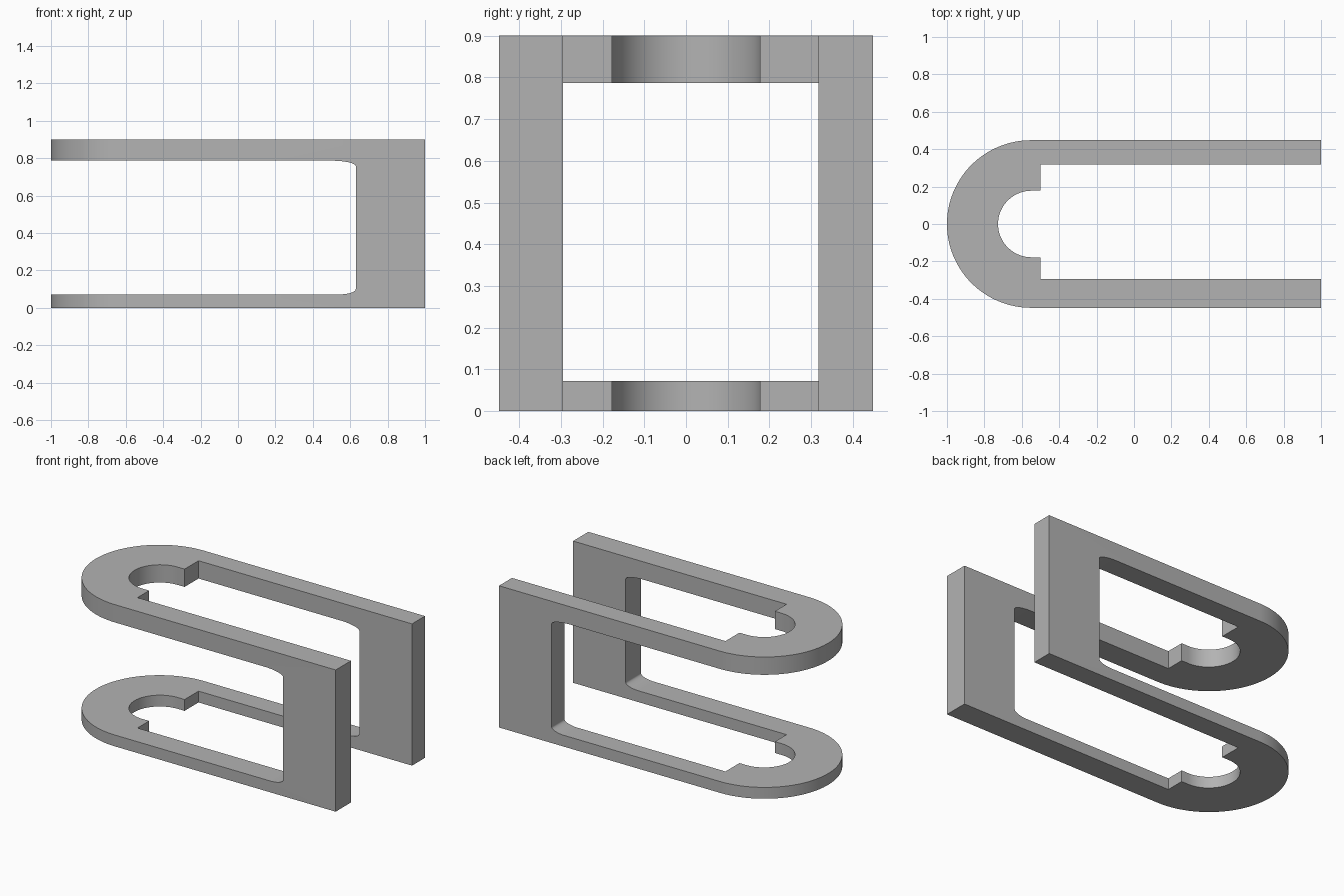
import bpy, bmesh
from math import sin, cos, pi, radians
from mathutils import Vector

default = bpy.data.objects.get("Cube")
if default:
    bpy.data.objects.remove(default, do_unlink=True)

grey = bpy.data.materials.new("plain grey")
grey.use_nodes = True
colour = (0.45, 0.45, 0.45, 1)
grey.diffuse_color = colour
grey.node_tree.nodes["Principled BSDF"].inputs["Base Color"].default_value = colour


def arc(cx, cy, rx, ry, start, end, steps):
    """Points on an elliptical arc, angles in degrees."""
    angles = [radians(start + (end - start) * i / steps) for i in range(steps + 1)]
    return [(cx + rx * cos(a), cy + ry * sin(a)) for a in angles]


def extrude_profile(name, points, direction):
    """Closed solid made by sweeping a 3D outline along a vector."""
    bm = bmesh.new()
    face = bm.faces.new([bm.verts.new(p) for p in points])
    swept = bmesh.ops.extrude_face_region(bm, geom=[face])["geom"]
    verts = [g for g in swept if isinstance(g, bmesh.types.BMVert)]
    bmesh.ops.translate(bm, verts=verts, vec=Vector(direction))
    bmesh.ops.recalc_face_normals(bm, faces=bm.faces)
    mesh = bpy.data.meshes.new(name)
    bm.to_mesh(mesh)
    bm.free()
    mesh.materials.append(grey)
    obj = bpy.data.objects.new(name, mesh)
    bpy.context.collection.objects.link(obj)
    return obj


# Plan outline: round nose, two rails, and a stepped round notch inside
height = 0.9
plan = arc(-0.55, 0, 0.45, 0.448, 90, 270, 64)
plan += [(1, -0.448), (1, -0.295), (-0.5, -0.295), (-0.5, -0.178)]
plan += arc(-0.547, 0, 0.18, 0.178, 270, 90, 48)
plan += [(-0.5, 0.178), (-0.5, 0.318), (1, 0.318), (1, 0.448)]
frame = extrude_profile("forked_frame", [(x, y, 0) for x, y in plan], (0, 0, height))

# Side opening between the upper and lower loops, with eased rear corners
low, high, rear = 0.072, 0.787, 0.63
side = [(-1.2, low)]
side += arc(rear - 0.09, low + 0.03, 0.09, 0.03, -90, 0, 12)
side += arc(rear - 0.13, high - 0.03, 0.13, 0.03, 0, 90, 12)
side += [(-1.2, high)]
cutter = extrude_profile("opening_cutter", [(x, -0.7, z) for x, z in side], (0, 1.4, 0))
cutter.hide_render = True

cut = frame.modifiers.new("side_opening", "BOOLEAN")
cut.operation = "DIFFERENCE"
cut.solver = "EXACT"
cut.object = cutter

bpy.ops.object.select_all(action="DESELECT")
frame.select_set(True)
bpy.context.view_layer.objects.active = frame
bpy.ops.object.modifier_apply(modifier=cut.name)
bpy.data.objects.remove(cutter, do_unlink=True)
bpy.ops.object.shade_smooth_by_angle(angle=radians(25))
